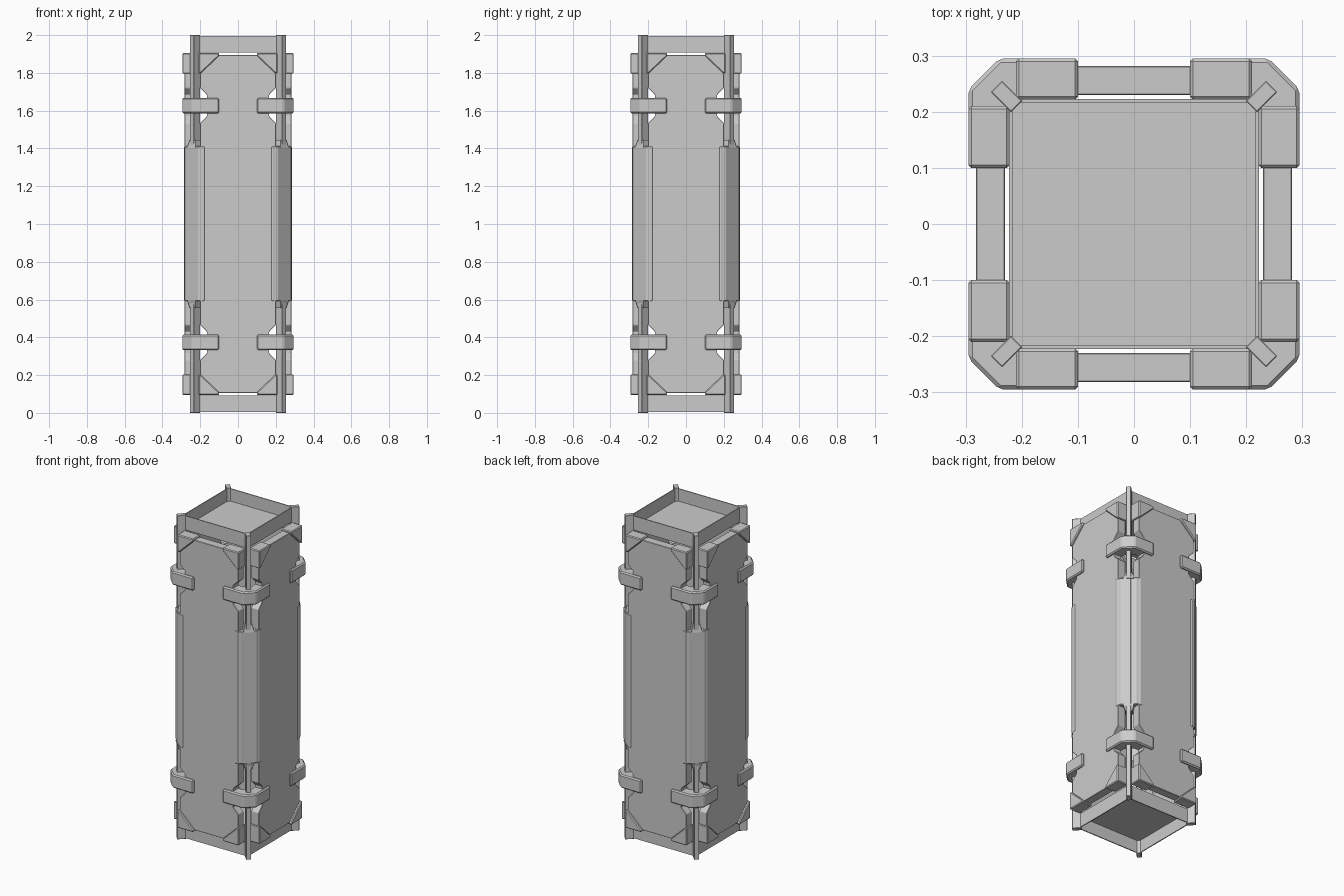
import bpy, bmesh, math
from mathutils import Matrix, Vector

cube = bpy.data.objects.get("Cube")
if cube:
    bpy.data.objects.remove(cube, do_unlink=True)

grey = bpy.data.materials.new("plain_grey")
grey.use_nodes = True
COLOUR = (0.6, 0.6, 0.6, 1)
grey.diffuse_color = COLOUR
grey.node_tree.nodes["Principled BSDF"].inputs["Base Color"].default_value = COLOUR

UPRIGHT = Matrix.Rotation(math.pi / 2, 4, 'X')       # profile x,y -> x,z facing -y
DIAGONAL = Matrix.Rotation(-math.pi / 4, 4, 'Z')     # profile y -> outward at a corner
FLIP = Matrix.Scale(-1, 4, Vector((0, 0, 1)))        # mirror top to bottom
MID = Matrix.Translation((0, 0, 1))
SIDE = Matrix.Scale(-1, 4, Vector((1, 0, 0)))


def prism(name, profile, low, high, place=Matrix(), bevel=0, top_scale=1):
    """Extrude a flat profile from low to high, then place it."""
    bm = bmesh.new()
    n = len(profile)
    cx = sum(p[0] for p in profile) / n
    cy = sum(p[1] for p in profile) / n
    bottom = [bm.verts.new((x, y, low)) for x, y in profile]
    top = [bm.verts.new((cx + (x - cx) * top_scale, cy + (y - cy) * top_scale, high))
           for x, y in profile]
    bm.faces.new(bottom)
    bm.faces.new(top)
    for i in range(n):
        j = (i + 1) % n
        bm.faces.new((bottom[i], bottom[j], top[j], top[i]))
    bm.transform(place)
    bmesh.ops.recalc_face_normals(bm, faces=bm.faces)
    mesh = bpy.data.meshes.new(name)
    bm.to_mesh(mesh)
    bm.free()
    mesh.materials.append(grey)
    obj = bpy.data.objects.new(name, mesh)
    bpy.context.collection.objects.link(obj)
    if bevel:
        mod = obj.modifiers.new("soft_edge", 'BEVEL')
        mod.width = bevel
        mod.segments = 1
        mod.limit_method = 'ANGLE'
    return obj


def rect(x0, x1, y0, y1):
    return [(x0, y0), (x1, y0), (x1, y1), (x0, y1)]


def both_ends():
    """Placements, relative to mid height, for the upper and lower copy."""
    return (("upper", MID), ("lower", MID @ FLIP))


# Half outline of a side panel, clipped corners and clamp notches
half = [(0.155, 0.895), (0.2, 0.85), (0.2, 0.72), (0.165, 0.685), (0.165, 0.57), (0.2, 0.535)]
right = half + [(x, -z) for x, z in reversed(half)]
panel_outline = right + [(-x, z) for x, z in reversed(right)]

# Corner parts, drawn with y pointing outward along the diagonal
rod_outline = rect(-0.014, 0.014, 0.296, 0.347)
collar_outline = rect(-0.03, 0.03, 0.285, 0.35)
cover_outline = [(-0.074, 0.29), (0.074, 0.29), (0.074, 0.331),
                 (0.045, 0.346), (-0.045, 0.346), (-0.074, 0.331)]

# Clamp wrapping one corner, seen from above
clamp_outline = [(0.1, 0.295), (0.24, 0.295), (0.295, 0.24), (0.295, 0.1),
                 (0.225, 0.1), (0.225, 0.19), (0.19, 0.225), (0.1, 0.225)]

# Triangular corner gusset over a panel corner
gusset_outline = [(0.1, 0.905), (0.21, 0.905), (0.21, 0.795), (0.195, 0.8), (0.1, 0.89)]

for k, place_name in enumerate(("front", "left", "back", "right")):
    turn = Matrix.Rotation(k * math.pi / 2, 4, 'Z')
    corner = turn @ DIAGONAL

    prism(place_name + "_panel", panel_outline, 0.23, 0.282,
          turn @ MID @ UPRIGHT, 0.002)
    prism(place_name + "_corner_rod", rod_outline, 0, 2, corner, 0.002)
    prism(place_name + "_corner_cover", cover_outline, 0.592, 1.412, corner, 0.004)

    for end, where in both_ends():
        prism(f"{place_name}_{end}_collar", collar_outline, 0.405, 0.445,
              corner @ where, 0, 0.7)
        prism(f"{place_name}_{end}_clamp", clamp_outline, 0.585, 0.668,
              turn @ where, 0.007)
        for side, mirror in (("a", Matrix()), ("b", SIDE)):
            prism(f"{place_name}_{end}_gusset_{side}", gusset_outline, 0.222, 0.295,
                  turn @ where @ mirror @ UPRIGHT, 0.005)

    # Thin rim walls of the trays closing both ends
    for end, where in both_ends():
        prism(f"{place_name}_{end}_rim", rect(-0.2225, 0.2225, -0.2225, -0.2165),
              0.908, 0.995, turn @ where)

# Tray floors
for end, where in both_ends():
    prism(end + "_tray_floor", rect(-0.22, 0.22, -0.22, 0.22), 0.908, 0.918, where)
